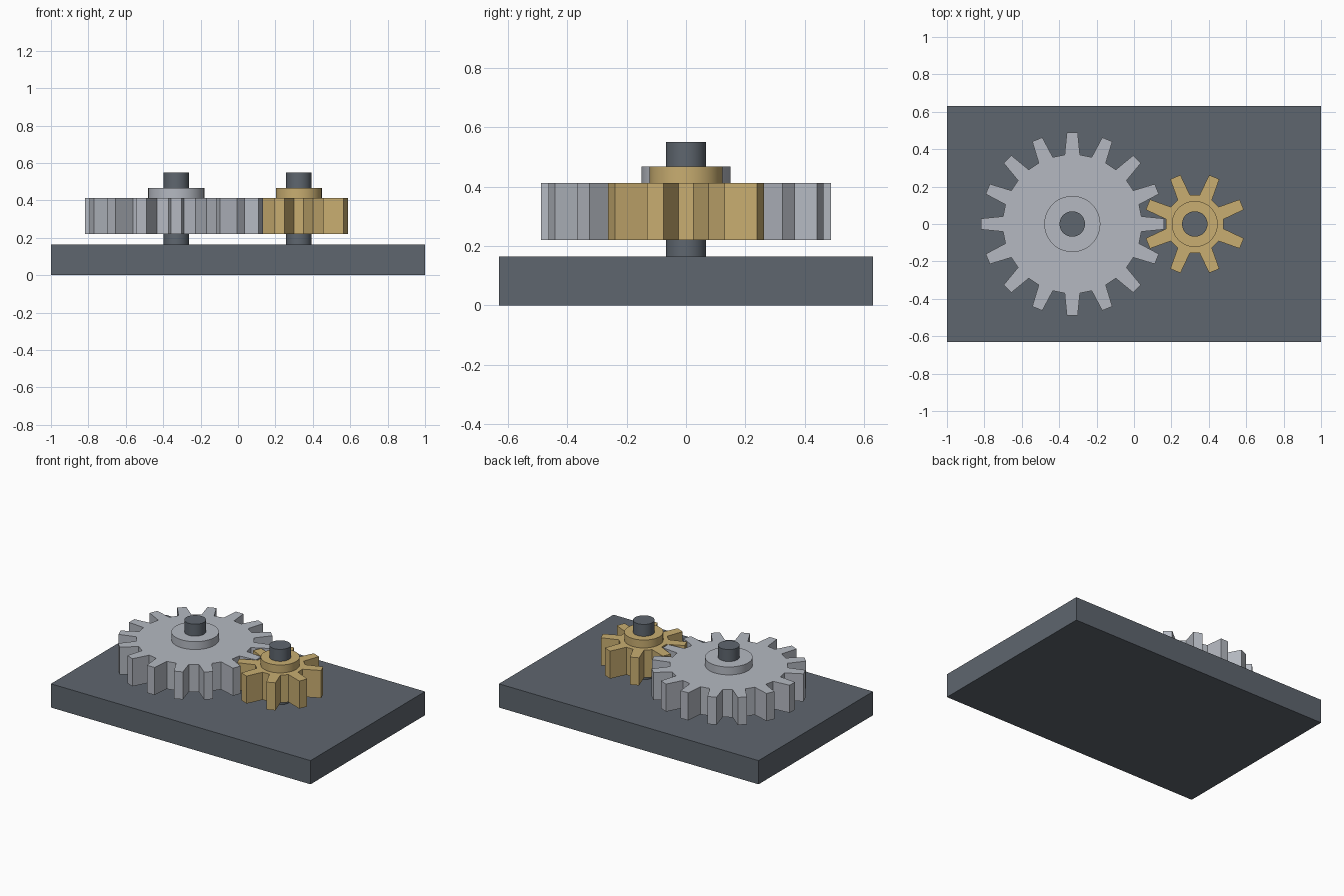
import bpy, bmesh, math

if "Cube" in bpy.data.objects:
    bpy.data.objects.remove(bpy.data.objects["Cube"])


def material(name, rgb):
    m = bpy.data.materials.new(name)
    m.diffuse_color = (*rgb, 1)
    m.use_nodes = True
    m.node_tree.nodes["Principled BSDF"].inputs["Base Color"].default_value = m.diffuse_color
    return m


SLATE = material("slate grey", (0.113, 0.133, 0.158))
SILVER = material("silver grey", (0.46, 0.485, 0.535))
BRASS = material("brass", (0.58, 0.42, 0.165))


def prism(name, outline, z0, z1, mat, smooth=False):
    """Extrude a closed xy outline from z0 to z1."""
    bm = bmesh.new()
    face = bm.faces.new([bm.verts.new((x, y, z0)) for x, y in outline])
    top = bmesh.ops.extrude_face_region(bm, geom=[face])["geom"]
    bmesh.ops.translate(bm, vec=(0, 0, z1 - z0),
                        verts=[v for v in top if isinstance(v, bmesh.types.BMVert)])
    bmesh.ops.recalc_face_normals(bm, faces=bm.faces)
    mesh = bpy.data.meshes.new(name)
    bm.to_mesh(mesh)
    bm.free()
    mesh.materials.append(mat)
    ob = bpy.data.objects.new(name, mesh)
    bpy.context.collection.objects.link(ob)
    if smooth:
        bpy.ops.object.select_all(action='DESELECT')
        ob.select_set(True)
        bpy.context.view_layer.objects.active = ob
        bpy.ops.object.shade_smooth_by_angle(angle=math.radians(30))
    return ob


def circle(cx, r, n=48):
    return [(cx + r * math.cos(math.tau * i / n), r * math.sin(math.tau * i / n))
            for i in range(n)]


def gear_outline(cx, teeth, root, tip, root_half, tip_half, phase):
    """Straight-sided tapered teeth; half widths and phase in degrees."""
    pts = []
    for i in range(teeth):
        mid = 360 * i / teeth + phase
        for r, d in ((root, -root_half), (tip, -tip_half), (tip, tip_half), (root, root_half)):
            a = math.radians(mid + d)
            pts.append((cx + r * math.cos(a), r * math.sin(a)))
    return pts


# Base plate
prism("base_plate", [(-1, -0.63), (1, -0.63), (1, 0.63), (-1, 0.63)], 0, 0.165, SLATE)

# Each gear with its raised hub and shaft
for label, cx, mat, hub, shape in (
        ("large", -0.33, SILVER, 0.15, (16, 0.372, 0.49, 6.3, 3.4, 0)),
        ("small", 0.325, BRASS, 0.123, (8, 0.157, 0.273, 13, 6.2, 22.5))):
    prism(label + "_gear", gear_outline(cx, *shape), 0.22, 0.412, mat)
    prism(label + "_hub", circle(cx, hub), 0.412, 0.467, mat, True)
    prism(label + "_shaft", circle(cx, 0.068), 0.165, 0.55, SLATE, True)
